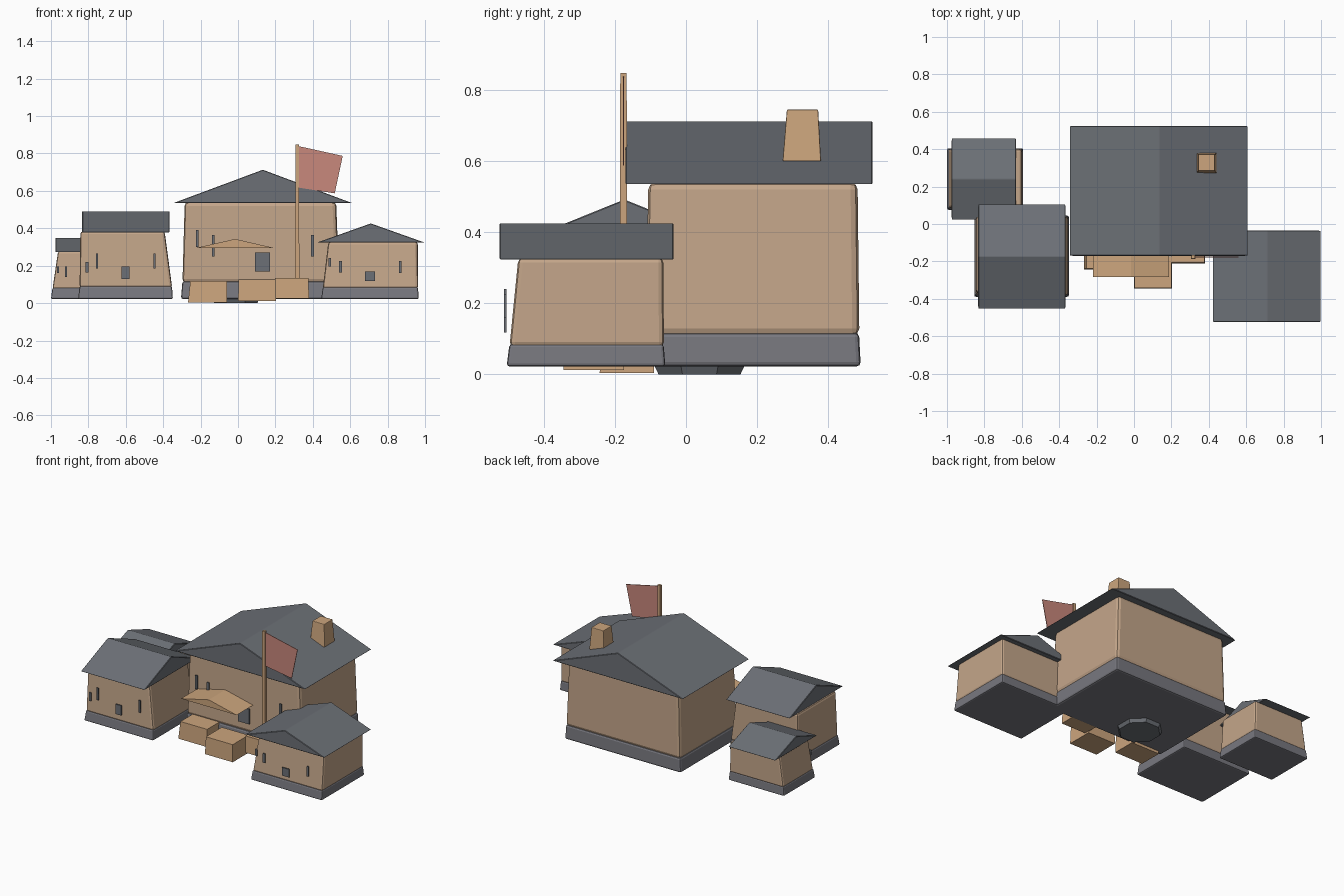
import bpy, bmesh, math

if "Cube" in bpy.data.objects:
    bpy.data.objects.remove(bpy.data.objects["Cube"])


def material(name, r, g, b):
    lin = [((c / 255 + 0.055) / 1.055) ** 2.4 for c in (r, g, b)]
    m = bpy.data.materials.new(name)
    m.diffuse_color = (*lin, 1)
    m.use_nodes = True
    m.node_tree.nodes["Principled BSDF"].inputs["Base Color"].default_value = m.diffuse_color
    return m


WALL = material("tan_plaster", 196, 166, 138)
WOOD = material("warm_wood", 204, 165, 125)
ROOF = material("slate_roof", 108, 112, 118)
STONE = material("grey_stone", 120, 120, 127)
FLAG = material("faded_red", 200, 136, 124)


def finish(name, bm, mat, bevel=0.0, segments=2):
    if bevel:
        bmesh.ops.bevel(bm, geom=bm.edges[:], offset=bevel, segments=segments,
                        profile=0.5, affect='EDGES')
    bmesh.ops.recalc_face_normals(bm, faces=bm.faces[:])
    mesh = bpy.data.meshes.new(name)
    bm.to_mesh(mesh)
    bm.free()
    mesh.materials.append(mat)
    obj = bpy.data.objects.new(name, mesh)
    bpy.context.collection.objects.link(obj)
    return obj


def block(name, mat, low, z0, z1, inset=(0, 0, 0, 0), bevel=0.0):
    """Box over (x0, x1, y0, y1); inset pulls in each top side."""
    x0, x1, y0, y1 = low
    a, b, c, d = inset
    bm = bmesh.new()
    rings = []
    for X0, X1, Y0, Y1, z in ((x0, x1, y0, y1, z0),
                              (x0 + a, x1 - b, y0 + c, y1 - d, z1)):
        rings.append([bm.verts.new(p) for p in
                      ((X0, Y0, z), (X1, Y0, z), (X1, Y1, z), (X0, Y1, z))])
    bm.faces.new(rings[0])
    bm.faces.new(rings[1])
    for i in range(4):
        j = (i + 1) % 4
        bm.faces.new((rings[0][i], rings[0][j], rings[1][j], rings[1][i]))
    return finish(name, bm, mat, bevel)


def gable(name, mat, low, z0, z1, axis, bevel=0.0):
    """Solid gabled roof with its ridge along the given axis."""
    x0, x1, y0, y1 = low
    bm = bmesh.new()
    ends = []
    for t in (0, 1):
        if axis == 'y':
            y = (y0, y1)[t]
            pts = ((x0, y, z0), (x1, y, z0), ((x0 + x1) / 2, y, z1))
        else:
            x = (x0, x1)[t]
            pts = ((x, y0, z0), (x, y1, z0), (x, (y0 + y1) / 2, z1))
        ends.append([bm.verts.new(p) for p in pts])
        bm.faces.new(ends[-1])
    for i in range(3):
        j = (i + 1) % 3
        bm.faces.new((ends[0][i], ends[0][j], ends[1][j], ends[1][i]))
    return finish(name, bm, mat, bevel, 1)


def house(name, foot, z_base, z_wall, inset, roof, z_ridge, axis, windows, y_win, r):
    # Stone footing, plaster walls, roof and front window plates
    block(name + "_footing", STONE, foot, 0.022, z_base, (.008, .005, .008, .005), r * 0.6)
    x0, x1, y0, y1 = foot
    block(name + "_walls", WALL, (x0 + .008, x1 - .004, y0 + .008, y1 - .004),
          z_base - 0.008, z_wall + 0.005, inset, r)
    gable(name + "_roof", ROOF, roof, z_wall, z_ridge, axis, 0.003)
    for i, (wx0, wx1, wz0, wz1) in enumerate(windows):
        block(f"{name}_window_{i}", ROOF, (wx0, wx1, y_win, y_win + 0.008), wz0, wz1)


house("main_house", (-.305, .545, -.122, .492), .117, .535, (.012, .016, .008, .005),
      (-.345, .61, -.17, .525), .713, 'y',
      [(-.225, -.21, .30, .39), (-.14, -.125, .25, .365),
       (.39, .405, .25, .365), (.09, .17, .17, .27)], -.127, .02)
house("right_house", (.445, .967, -.505, -.058), .085, .323, (.03, .002, .025, .002),
      (.42, 1.0, -.525, -.035), .426, 'y',
      [(.484, .498, .195, .24), (.54, .555, .165, .225),
       (.68, .732, .117, .17), (.862, .874, .16, .225)], -.513, .014)
house("left_house", (-.855, -.348, -.39, .045), .09, .378, (.004, .04, .015, .002),
      (-.833, -.366, -.455, .108), .492, 'x',
      [(-.815, -.80, .165, .22), (-.76, -.748, .185, .265),
       (-.622, -.58, .13, .195), (-.452, -.44, .185, .265)], -.394, .014)
house("small_house", (-1.0, -.593, .075, .405), .082, .272, (.03, .004, .012, .002),
      (-.975, -.63, .02, .46), .35, 'x',
      [(-.968, -.958, .16, .195), (-.925, -.915, .14, .195)], .07, .012)

# Porch canopy and the wooden steps below it
gable("porch_canopy", WOOD, (-.22, .188, -.283, -.10), .296, .343, 'y')
block("left_step", WOOD, (-.267, -.06, -.243, -.09), .004, .118, (.012, .0, .006, 0))
block("middle_step", WOOD, (0, .203, -.345, -.175), .012, .126, (.004, .003, .004, 0))
block("right_step", WOOD, (.198, .38, -.21, -.07), .024, .133, (0, .004, .004, 0))

# Chimney
block("chimney", WOOD, (.335, .442, .272, .38), .60, .745, (.01, .01, .012, .008), .003)

# Flagpole with a thin hanging flag
block("flagpole", WOOD, (.305, .328, -.187, -.165), .13, .848, (.002,) * 4)
bm = bmesh.new()
corners = ((.32, .84), (.56, .787), (.517, .587), (.32, .618))
face = bm.faces.new([bm.verts.new((x, -.178, z)) for x, z in corners])
out = bmesh.ops.extrude_face_region(bm, geom=[face])
for v in out["geom"]:
    if isinstance(v, bmesh.types.BMVert):
        v.co.y += 0.004
finish("flag", bm, FLAG)

# Eight-sided plinth under the main house
bm = bmesh.new()
bmesh.ops.create_cone(bm, cap_ends=True, segments=8, radius1=.125, radius2=.14, depth=.03)
for v in bm.verts:
    v.co.x, v.co.y = (v.co.x * math.cos(math.pi / 8) - v.co.y * math.sin(math.pi / 8),
                      v.co.x * math.sin(math.pi / 8) + v.co.y * math.cos(math.pi / 8))
bmesh.ops.translate(bm, verts=bm.verts[:], vec=(-.012, .038, .015))
finish("plinth", bm, ROOF)
